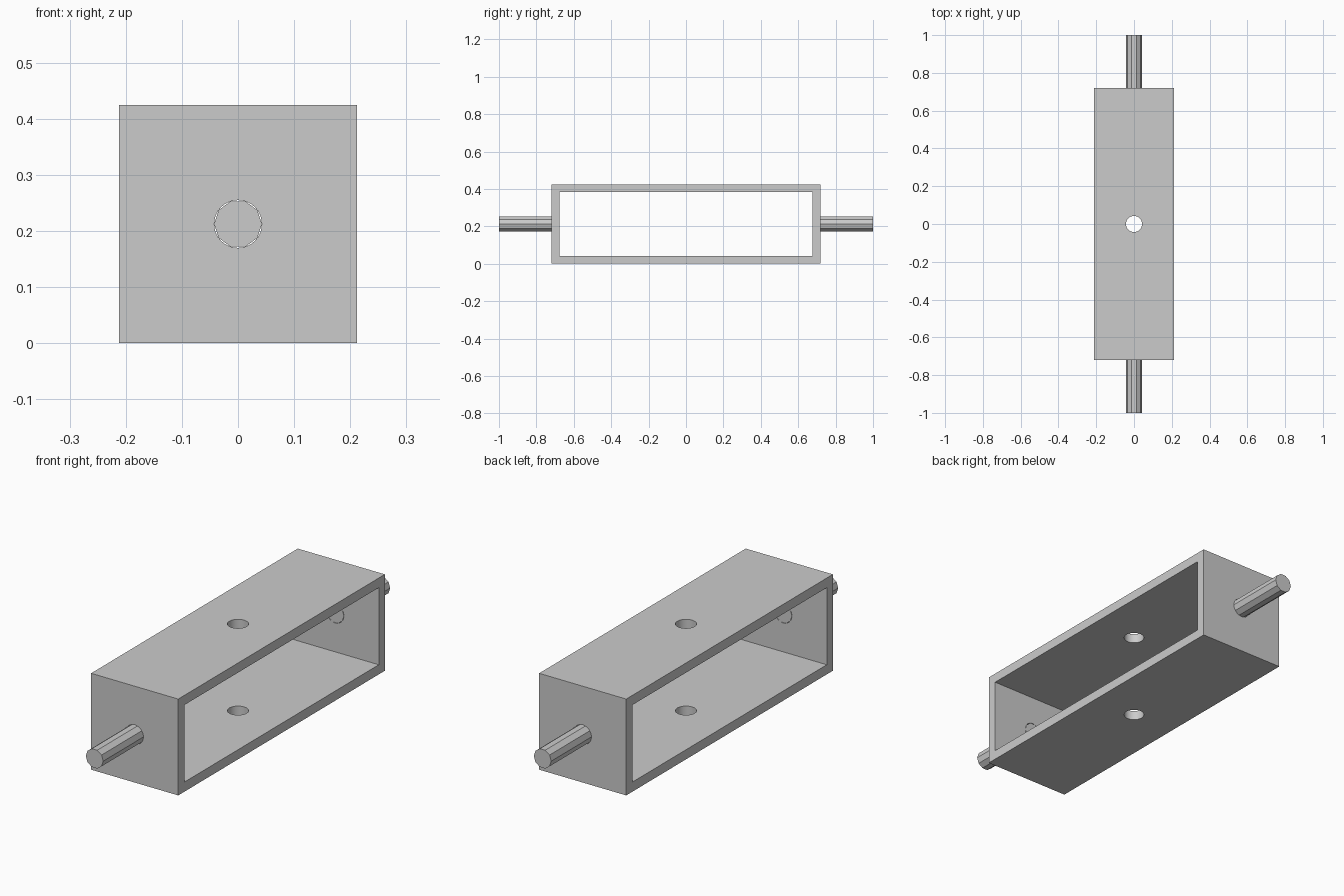
import bpy
from math import pi

cube = bpy.data.objects.get("Cube")
if cube:
    bpy.data.objects.remove(cube, do_unlink=True)

WIDTH, LENGTH, HEIGHT = 0.425, 1.44, 0.425
WALL, RADIUS = 0.0425, 0.0425
MID = HEIGHT / 2

grey = bpy.data.materials.new("plain grey")
grey.use_nodes = True
colour = (0.6, 0.6, 0.6, 1)
grey.diffuse_color = colour
grey.node_tree.nodes["Principled BSDF"].inputs["Base Color"].default_value = colour


def box(name, size):
    bpy.ops.mesh.primitive_cube_add(size=1, location=(0, 0, MID))
    obj = bpy.context.object
    obj.name = name
    obj.scale = size
    bpy.ops.object.transform_apply(location=False, rotation=False)
    obj.data.materials.append(grey)
    return obj


def rod(name, sides, length, y=0, along_y=True):
    bpy.ops.mesh.primitive_cylinder_add(
        vertices=sides, radius=RADIUS, depth=length, location=(0, y, MID),
        rotation=(pi / 2 if along_y else 0, 0, 0))
    obj = bpy.context.object
    obj.name = name
    obj.data.materials.append(grey)
    return obj


def cut(target, cutter):
    mod = target.modifiers.new("cut", 'BOOLEAN')
    mod.operation = 'DIFFERENCE'
    mod.solver = 'EXACT'
    mod.object = cutter
    bpy.context.view_layer.objects.active = target
    bpy.ops.object.modifier_apply(modifier=mod.name)
    bpy.data.objects.remove(cutter, do_unlink=True)


# Rectangular frame, open on its left and right sides
frame = box("frame", (WIDTH, LENGTH, HEIGHT))
cut(frame, box("opening", (1, LENGTH - 2 * WALL, HEIGHT - 2 * WALL)))

# Round holes through the top and bottom, and through both ends
cut(frame, rod("vertical_hole", 40, 1, along_y=False))
cut(frame, rod("end_holes", 40, 3))

# Faceted axle pins, flush with the inner face of each end wall
inner = LENGTH / 2 - WALL
for name, side in (("front_pin", -1), ("back_pin", 1)):
    pin = rod(name, 10, 1 - inner, side * (1 + inner) / 2)
    # Turn so that two corners point to the left and right
    pin.rotation_euler = (pi / 2, pi / 2, 0)

# Smooth hole walls, crisp frame edges
bpy.ops.object.select_all(action='DESELECT')
frame.select_set(True)
bpy.context.view_layer.objects.active = frame
bpy.ops.object.shade_smooth_by_angle(angle=pi / 6)
